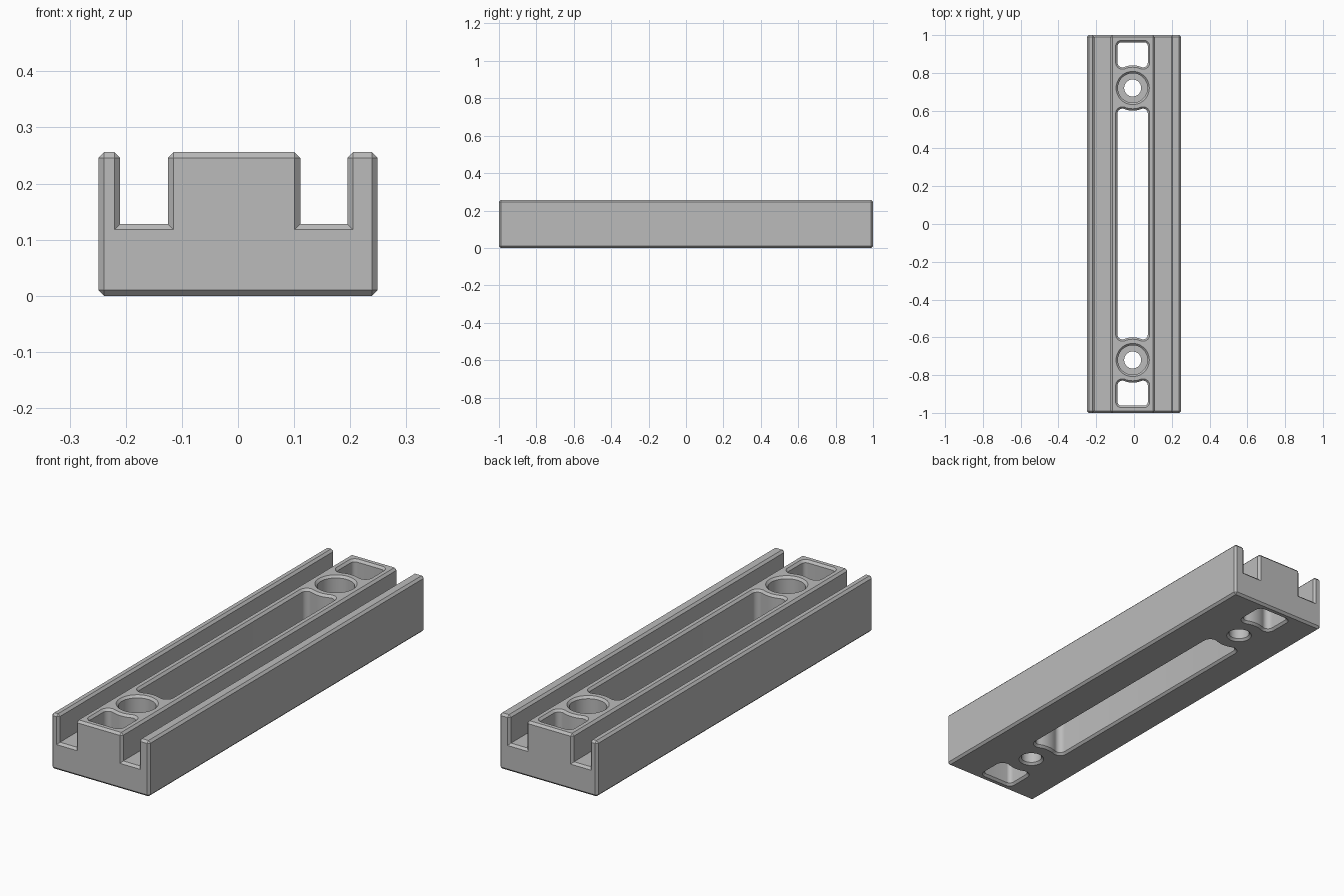
import bpy
import bmesh
from math import sin, cos, pi, sqrt, atan2
from mathutils import Vector

if "Cube" in bpy.data.objects:
    bpy.data.objects.remove(bpy.data.objects["Cube"])

HEIGHT, CHAMFER = 0.256, 0.01
CENTRE_X, HOLE_Y = -0.007, 0.72      # rib centre line and screw positions
HALF_W, FILLET, WEB_R = 0.08, 0.025, 0.12

grey = bpy.data.materials.new("plain grey")
grey.use_nodes = True
colour = (0.5, 0.5, 0.5, 1)
grey.diffuse_color = colour
grey.node_tree.nodes["Principled BSDF"].inputs["Base Color"].default_value = colour


def make_object(name, bm):
    bmesh.ops.recalc_face_normals(bm, faces=bm.faces)
    mesh = bpy.data.meshes.new(name)
    bm.to_mesh(mesh)
    bm.free()
    mesh.materials.append(grey)
    obj = bpy.data.objects.new(name, mesh)
    bpy.context.collection.objects.link(obj)
    return obj


def arc(cx, cy, r, start, end, steps=8):
    return [Vector((cx + r * cos(a), cy + r * sin(a)))
            for a in (start + (end - start) * i / steps for i in range(steps + 1))]


def grow(outline, d):
    """Offset a counter-clockwise outline outward."""
    result = []
    for i, p in enumerate(outline):
        a = (p - outline[i - 1]).normalized()
        b = (outline[(i + 1) % len(outline)] - p).normalized()
        na, nb = Vector((a.y, -a.x)), Vector((b.y, -b.x))
        result.append(p + (na + nb) * d / (1 + na.dot(nb)))
    return result


def loft(name, rings):
    """Closed solid through (outline, z) rings."""
    bm = bmesh.new()
    loops = [[bm.verts.new((p.x, p.y, z)) for p in outline] for outline, z in rings]
    n = len(loops[0])
    for low, high in zip(loops, loops[1:]):
        for i in range(n):
            j = (i + 1) % n
            bm.faces.new((low[i], low[j], high[j], high[i]))
    bm.faces.new(loops[0][::-1])
    bm.faces.new(loops[-1])
    return make_object(name, bm)


def scalloped_end(y):
    """Lower end of a pocket, wrapped around a screw hole at y, left to right."""
    cx, cy = HALF_W - FILLET, sqrt((WEB_R + FILLET) ** 2 - (HALF_W - FILLET) ** 2)
    lean = atan2(cy, cx)
    left = arc(CENTRE_X - cx, y + cy, FILLET, pi, 2 * pi - lean)
    web = arc(CENTRE_X, y, WEB_R, pi - lean, lean, 12)
    right = arc(CENTRE_X + cx, y + cy, FILLET, pi + lean, 2 * pi)
    return left + web[1:-1] + right


def turned(points, y=0):
    """Half turn about the rib centre line, then shift along y."""
    return [Vector((2 * CENTRE_X - p.x, 2 * y - p.y)) for p in points]


def pocket(name, outline):
    flare = grow(outline, 2 * CHAMFER)
    return loft(name, [(flare, -CHAMFER), (outline, CHAMFER),
                       (outline, HEIGHT - CHAMFER), (flare, HEIGHT + CHAMFER)])


def screw_hole(name, y):
    bore, head, floor = 0.045, 0.078, 0.128
    steps = [(bore + 2 * CHAMFER, -CHAMFER), (bore, CHAMFER), (bore, floor), (head, floor),
             (head, HEIGHT - CHAMFER), (head + 2 * CHAMFER, HEIGHT + CHAMFER)]
    return loft(name, [(arc(CENTRE_X, y, r, 0, 2 * pi, 48)[:-1], z) for r, z in steps])


# Channelled bar: outer walls, two slots and a raised rib
slot_z = 0.128
profile = [(-0.249, 0), (0.249, 0), (0.249, HEIGHT), (0.195, HEIGHT), (0.195, slot_z),
           (0.111, slot_z), (0.111, HEIGHT), (-0.125, HEIGHT), (-0.125, slot_z),
           (-0.21, slot_z), (-0.21, HEIGHT), (-0.249, HEIGHT)]
bm = bmesh.new()
end = bm.faces.new([bm.verts.new((x, -1, z)) for x, z in profile])
moved = bmesh.ops.extrude_face_region(bm, geom=[end], use_keep_orig=True)
bmesh.ops.translate(bm, vec=(0, 2, 0),
                    verts=[g for g in moved["geom"] if isinstance(g, bmesh.types.BMVert)])
bmesh.ops.recalc_face_normals(bm, faces=bm.faces)
bmesh.ops.bevel(bm, geom=[e for e in bm.edges if e.is_convex], offset=CHAMFER,
                offset_type='OFFSET', segments=1, affect='EDGES', profile=0.5)
bar = make_object("channel_bar", bm)

# Pockets and screw holes cut through the rib
far_y, corner = 0.962, 0.02
x = HALF_W - corner
end_pocket = (scalloped_end(HOLE_Y)
              + arc(CENTRE_X + x, far_y - corner, corner, 0, pi / 2)
              + arc(CENTRE_X - x, far_y - corner, corner, pi / 2, pi))
long_end = scalloped_end(-HOLE_Y)
cutters = [pocket("back_pocket", end_pocket),
           pocket("front_pocket", turned(end_pocket)),
           pocket("long_pocket", long_end + turned(long_end)),
           screw_hole("back_screw_hole", HOLE_Y),
           screw_hole("front_screw_hole", -HOLE_Y)]

bpy.ops.object.select_all(action='DESELECT')
bar.select_set(True)
bpy.context.view_layer.objects.active = bar
for cutter in cutters:
    cutter.hide_render = True
    cut = bar.modifiers.new(cutter.name, 'BOOLEAN')
    cut.operation, cut.solver, cut.object = 'DIFFERENCE', 'EXACT', cutter
    bpy.ops.object.modifier_apply(modifier=cut.name)
    bpy.data.objects.remove(cutter)

bpy.ops.object.shade_smooth_by_angle()
